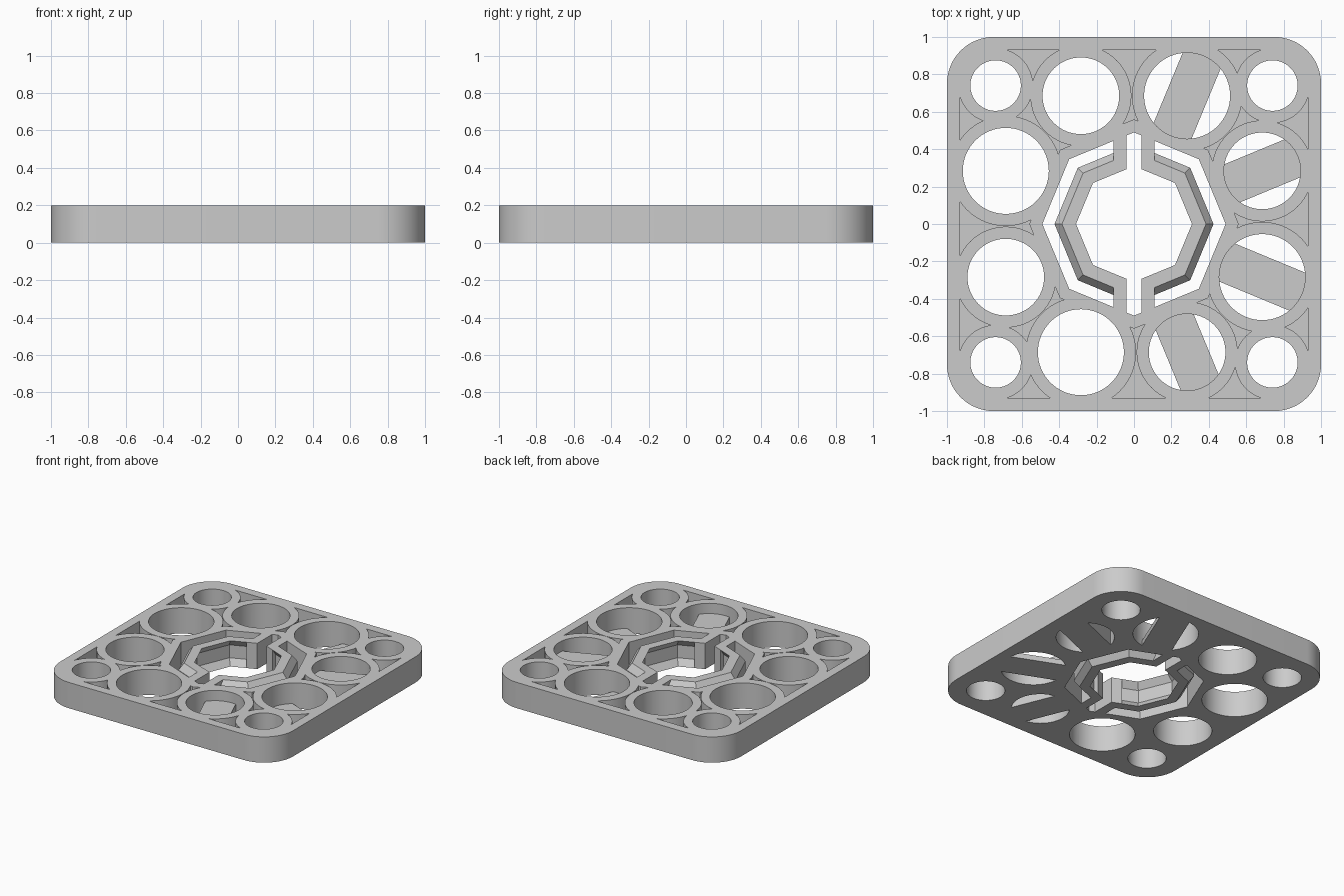
import bpy, bmesh
from math import cos, sin, pi, radians
from mathutils import Matrix

if "Cube" in bpy.data.objects:
    bpy.data.objects.remove(bpy.data.objects["Cube"], do_unlink=True)

HEIGHT, FLOOR = 0.2, 0.04

grey = bpy.data.materials.new("plain grey")
grey.use_nodes = True
grey.diffuse_color = (0.6, 0.6, 0.6, 1)
grey.node_tree.nodes["Principled BSDF"].inputs["Base Color"].default_value = (0.6, 0.6, 0.6, 1)


def make(name, bm):
    bmesh.ops.recalc_face_normals(bm, faces=bm.faces)
    mesh = bpy.data.meshes.new(name)
    bm.to_mesh(mesh)
    bm.free()
    mesh.materials.append(grey)
    obj = bpy.data.objects.new(name, mesh)
    bpy.context.collection.objects.link(obj)
    return obj


def prism(bm, points, z0, z1):
    low = [bm.verts.new((x, y, z0)) for x, y in points]
    face = bm.faces.new(low)
    top = bmesh.ops.extrude_face_region(bm, geom=[face])["geom"]
    bmesh.ops.translate(bm, vec=(0, 0, z1 - z0),
                        verts=[v for v in top if isinstance(v, bmesh.types.BMVert)])


def circle(cx, cy, r, n=64):
    return [(cx + r * cos(2 * pi * i / n), cy + r * sin(2 * pi * i / n)) for i in range(n)]


def rounded_square(half, r, steps=16):
    pts = []
    for k, (sx, sy) in enumerate([(1, 1), (-1, 1), (-1, -1), (1, -1)]):
        for i in range(steps + 1):
            a = pi / 2 * (k + i / steps)
            pts.append((sx * (half - r) + r * cos(a), sy * (half - r) + r * sin(a)))
    return pts


def solid(name, outlines, z0, z1):
    bm = bmesh.new()
    for pts in outlines:
        prism(bm, pts, z0, z1)
    return make(name, bm)


def cut(target, cutter):
    mod = target.modifiers.new("cut", "BOOLEAN")
    mod.operation, mod.solver, mod.object = "DIFFERENCE", "EXACT", cutter
    bpy.context.view_layer.update()
    deps = bpy.context.evaluated_depsgraph_get()
    mesh = bpy.data.meshes.new_from_object(target.evaluated_get(deps))
    target.modifiers.clear()
    target.data = mesh
    bpy.data.objects.remove(cutter, do_unlink=True)


# Layout: four corner holes and eight alternating round wells
corners = [(sx * 0.74, sy * 0.74) for sx in (-1, 1) for sy in (-1, 1)]
wells = []
for k in range(8):
    a = radians(22.5 + 45 * k)
    wells.append((0.742 * cos(a), 0.742 * sin(a), a, 0.23 if k % 2 else 0.205))

# Plate
frame = solid("frame", [rounded_square(1, 0.25)], 0, HEIGHT)

# Pockets between the well walls
pocket = solid("pocket_cutter", [rounded_square(0.93, 0.18)], FLOOR, 0.3)
for x, y, a, r in wells:
    cut(pocket, solid("wall", [circle(x, y, r + 0.065)], -0.1, 0.4))
for x, y in corners:
    cut(pocket, solid("wall", [circle(x, y, 0.2)], -0.1, 0.4))
cut(pocket, solid("wall", [circle(0, 0, 0.56, 8)], -0.1, 0.4))
cut(frame, pocket)

# Wells, each leaving a radial bar at the bottom
for x, y, a, r in wells:
    well = solid("well_cutter", [circle(x, y, r)], -0.1, 0.3)
    bm = bmesh.new()
    prism(bm, [(-0.4, -0.11), (0.4, -0.11), (0.4, 0.11), (-0.4, 0.11)],
          -0.2, FLOOR if r > 0.22 else 0.12)
    bm.transform(Matrix.Translation((x, y, 0)) @ Matrix.Rotation(a, 4, "Z"))
    cut(well, make("bar", bm))
    cut(frame, well)

# Corner holes and central opening
cut(frame, solid("hole_cutter", [circle(x, y, 0.135) for x, y in corners], -0.1, 0.3))
cut(frame, solid("opening_cutter", [circle(0, 0, 0.49, 8)], -0.1, 0.3))

# Split octagonal clip with a bulged wall, one half per side
profile = [(0.31, 0), (0.385, 0), (0.425, 0.05), (0.425, 0.15),
           (0.385, HEIGHT), (0.31, HEIGHT), (0.35, 0.15), (0.35, 0.05)]
slope = 0.4142
for side, name in ((1, "left"), (-1, "right")):
    bm = bmesh.new()
    stations = []
    for i in range(5):
        loop = []
        for r, z in profile:
            if i in (0, 4):
                x, y = 0.05, (r - slope * 0.05) * (1 if i == 0 else -1)
            else:
                a = radians(90 - 45 * i)
                x, y = r * cos(a), r * sin(a)
            loop.append(bm.verts.new((side * x, y, z)))
        stations.append(loop)
    n = len(profile)
    for a, b in zip(stations, stations[1:]):
        for j in range(n):
            bm.faces.new((a[j], a[(j + 1) % n], b[(j + 1) % n], b[j]))
    bm.faces.new(stations[0])
    bm.faces.new(stations[-1])
    make(name + "_clip", bm)

    # Arms joining the clip to the frame
    for end, where in ((1, "back"), (-1, "front")):
        arm = [(0.04, 0.293), (0.11, 0.264), (0.11, 0.446), (0.04, 0.475)]
        solid(f"{name}_{where}_arm", [[(side * x, end * y) for x, y in arm]], 0, HEIGHT)

# Smooth round walls, crisp edges
bpy.ops.object.select_all(action="DESELECT")
frame.select_set(True)
bpy.context.view_layer.objects.active = frame
bpy.ops.object.shade_smooth_by_angle(angle=radians(30))
